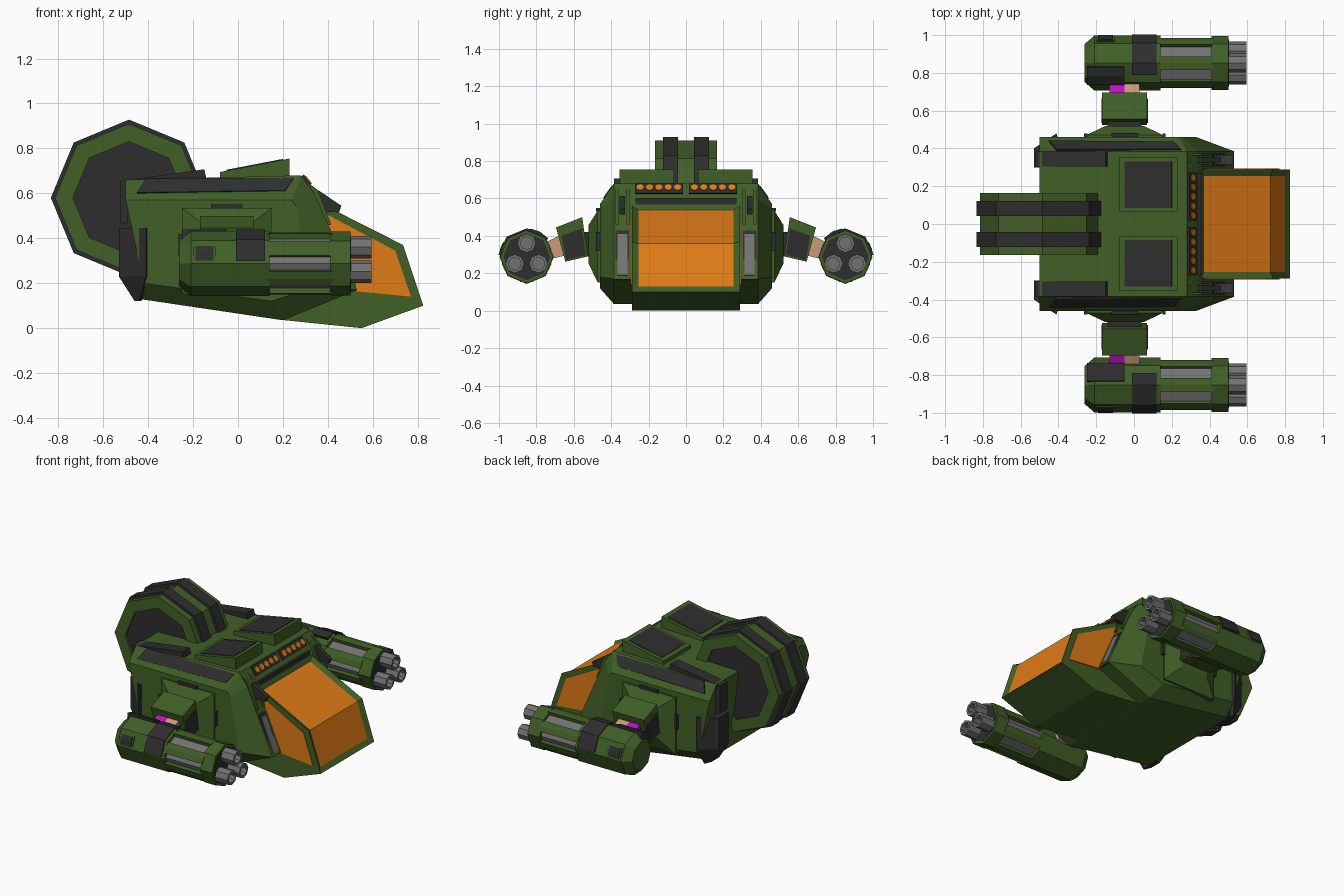
import bpy, bmesh, math
from mathutils import Vector

if "Cube" in bpy.data.objects:
    bpy.data.objects.remove(bpy.data.objects["Cube"])


def material(name, r, g, b):
    m = bpy.data.materials.new(name)
    m.diffuse_color = (r, g, b, 1)
    m.use_nodes = True
    m.node_tree.nodes["Principled BSDF"].inputs["Base Color"].default_value = m.diffuse_color
    return m


GREEN = material("army green", .052, .115, .02)
BLACK = material("charcoal", .027, .027, .028)
GRAY = material("gun gray", .17, .17, .17)
ORANGE = material("orange glass", .75, .2, .008)
PURPLE = material("magenta", .5, .006, .55)
TAN = material("tan", .58, .32, .2)


def finish(name, bm, mats, mirror=False):
    bmesh.ops.recalc_face_normals(bm, faces=bm.faces[:])
    me = bpy.data.meshes.new(name)
    bm.to_mesh(me)
    bm.free()
    for m in mats:
        me.materials.append(m)
    ob = bpy.data.objects.new(name, me)
    bpy.context.collection.objects.link(ob)
    if mirror:
        mod = ob.modifiers.new("mirror", 'MIRROR')
        mod.use_axis = (False, True, False)
        mod.use_mirror_merge = False
    return ob


def skin(rings):
    """Bridge rings of 3D points and cap both ends."""
    bm = bmesh.new()
    vs = [[bm.verts.new(p) for p in r] for r in rings]
    n = len(vs[0])
    for a, b in zip(vs, vs[1:]):
        for i in range(n):
            j = (i + 1) % n
            bm.faces.new((a[i], a[j], b[j], b[i]))
    bm.faces.new(vs[0])
    bm.faces.new(vs[-1])
    return bm


def loft(name, rings, mat, mirror=False):
    return finish(name, skin(rings), [mat], mirror)


def ring(pts, axis, d):
    if axis == 'x':
        return [(d, a, b) for a, b in pts]
    if axis == 'y':
        return [(a, d, b) for a, b in pts]
    return [(a, b, d) for a, b in pts]


def prism(name, pts, axis, d0, d1, mat, mirror=False):
    return loft(name, [ring(pts, axis, d0), ring(pts, axis, d1)], mat, mirror)


def box(name, x0, x1, y0, y1, z0, z1, mat, mirror=False):
    return prism(name, [(x0, y0), (x1, y0), (x1, y1), (x0, y1)], 'z', z0, z1, mat, mirror)


def slab(name, quad, t, mat, mirror=False):
    """Thin plate, t thick on each side of a quad."""
    q = [Vector(p) for p in quad]
    n = (q[1] - q[0]).cross(q[2] - q[0]).normalized() * t
    return loft(name, [[p - n for p in q], [p + n for p in q]], mat, mirror)


def ngon(ca, cb, r, n=8):
    return [(ca + r * math.cos(math.tau * i / n), cb + r * math.sin(math.tau * i / n)) for i in range(n)]


# Hull: wide centre profile with narrower chamfered flanks
mid = [(-.5, .66), (.28, .68), (.34, .60), (.53, .17), (.2, .035), (-.44, .13)]
flank = [(-.5, .57), (.24, .57), (.26, .54), (.33, .18), (.15, .12), (-.42, .2)]
loft("hull", [ring(flank, 'y', -.46), ring(mid, 'y', -.385),
              ring(mid, 'y', .385), ring(flank, 'y', .46)], GREEN)

# Cockpit nose with recessed glass on top and front
nose = [(.2, .036), (.55, 0), (.825, .1), (.735, .37), (.30, .59), (.22, .5)]
bm = skin([ring(nose, 'y', -.288), ring(nose, 'y', .288)])
bmesh.ops.recalc_face_normals(bm, faces=bm.faces[:])
glass = [f for f in bm.faces if len(f.verts) == 4 and f.normal.x > .3 and f.normal.z > .2]
bmesh.ops.inset_region(bm, faces=glass, thickness=.035, depth=-.016, use_even_offset=True)
for f in glass:
    f.material_index = 1
finish("cockpit", bm, [GREEN, ORANGE])
slab("side_window", [(.37, .29, .52), (.70, .29, .345), (.77, .29, .14), (.46, .29, .17)], .003, ORANGE, True)
box("canopy_bar", .29, .355, -.27, .27, .568, .6, BLACK)

# Light bar above the canopy
slab("light_strip", [(.284, .015, .677), (.284, .272, .677), (.322, .272, .623), (.322, .015, .623)], .012, BLACK, True)
for i in range(5):
    rs = []
    for d in (.008, .017):
        rs.append([(.303 + .8 * d + .6 * v, u, .65 + .6 * d - .8 * v) for u, v in ngon(.045 + .05 * i, 0, .02)])
    loft("lamp", rs, ORANGE, True)

# Cheek vents and small sensor pods
def cheek(z):
    return .34 + (.60 - z) * .18 / .43


for nm, w, z0, z1, t, m in (("vent_frame", .036, .165, .425, .007, BLACK), ("vent", .026, .185, .405, .013, GRAY)):
    slab(nm, [(cheek(z1), .34 - w, z1), (cheek(z1), .34 + w, z1),
              (cheek(z0), .34 + w, z0), (cheek(z0), .34 - w, z0)], t, m, True)
prism("sensor_pod", [(.33, .6), (.36, .612), (.46, .545), (.45, .515), (.36, .52)], 'y', .325, .355, BLACK, True)
for y in (.303, .362):
    prism("pod_bracket", [(.27, .68), (.355, .615), (.415, .46), (.36, .46)], 'y', y, y + .015, GREEN, True)

# Roof hatches
prism("roof_hatch", [(-.08, .66), (-.08, .695), (.23, .755), (.23, .66)], 'y', .065, .355, GREEN, True)
slab("hatch_panel", [(-.05, .085, .701), (.2, .085, .749), (.2, .33, .749), (-.05, .33, .701)], .004, BLACK, True)

# Shoulder windows
slab("shoulder_window", [(-.45, .4375, .60), (-.41, .391, .663), (.25, .391, .666), (.21, .432, .61)], .006, BLACK, True)

# Rear rails and corner guards
prism("rear_rail", [(-.525, .655), (-.15, .707), (-.14, .665), (-.49, .64), (-.49, .46), (-.525, .47)],
      'y', .305, .385, BLACK, True)
guard = [(-.53, .3), (-.53, .40), (-.41, .48), (-.40, .44), (-.48, .38), (-.48, .3)]
tip = [(-.46, .3), (-.46, .38), (-.44, .43), (-.43, .41), (-.43, .38), (-.43, .3)]
loft("corner_guard", [ring(guard, 'z', .445), ring(guard, 'z', .23), ring(tip, 'z', .12)], BLACK, True)

# Rear drum engine with two black treads
C = (-.485, .58)
loft("engine_drum", [ring(ngon(*C, r), 'y', y) for r, y in
                     ((.25, -.145), (.25, -.165), (.33, -.165), (.33, .165), (.25, .165), (.25, .145))], GREEN)
prism("engine_core", ngon(*C, .252), 'y', -.148, .148, BLACK)
prism("engine_tread", ngon(*C, .348), 'y', .042, .122, BLACK, True)

# Side mounts and arms
base = [(-.25, .15), (.15, .15), (.15, .535), (-.25, .535)]
top = [(-.15, .25), (.05, .25), (.05, .46), (-.15, .46)]
loft("side_mount", [ring(base, 'y', .43), ring(base, 'y', .472), ring(top, 'y', .52)], GREEN, True)
box("mount_tab_top", -.12, .02, .44, .48, .53, .55, BLACK, True)
for x in (-.265, .15):
    box("mount_tab_side", x, x + .018, .44, .48, .32, .42, BLACK, True)
box("arm_neck", -.14, .04, .5, .6, .29, .42, BLACK, True)
prism("arm_block", [(.555, .5), (.695, .445), (.645, .262), (.525, .29)], 'x', -.17, .07, GREEN, True)
prism("arm_inset", [(.535, .298), (.555, .44), (.665, .40), (.64, .27)], 'x', -.173, .073, BLACK, True)
link = [(.625, .30), (.67, .405), (.75, .365), (.73, .275)]
prism("link_tan", link, 'x', -.05, .03, TAN, True)
prism("link_magenta", link, 'x', -.13, -.05, PURPLE, True)

# Rotary guns
GY, GZ = .852, .288


def arc(angles, r0, r1):
    def pt(a, r):
        return (GY + r * math.cos(math.radians(a)), GZ + r * math.sin(math.radians(a)))
    return [pt(a, r1) for a in angles] + [pt(a, r0) for a in reversed(angles)]


loft("gun_body", [ring(ngon(GY, GZ, r), 'x', x) for r, x in
                  ((.1, -.262), (.145, -.21), (.145, .14))], GREEN, True)
prism("gun_core", ngon(GY, GZ, .122), 'x', .13, .42, GRAY, True)
for k in range(6):
    a = 30 + 60 * k
    prism("gun_bar", arc([a - 15, a, a + 15], .1, .138), 'x', .13, .42, GREEN, True)
prism("gun_collar", ngon(GY, GZ, .142), 'x', .41, .5, GREEN, True)
prism("gun_muzzle_plate", ngon(GY, GZ, .125), 'x', .49, .503, BLACK, True)
prism("gun_band", arc([4, 45, 90, 115], .12, .152), 'x', -.01, .12, BLACK, True)
prism("gun_rear_plate", arc([98, 118, 140], .1, .152), 'x', -.25, -.05, BLACK, True)
prism("gun_side_frame", arc([2, 18, 35], .12, .143), 'x', -.2, -.1, GREEN, True)
prism("gun_side_port", arc([5, 18, 32], .12, .148), 'x', -.19, -.11, BLACK, True)
for a in (90, 210, 330):
    by = GY + .073 * math.cos(math.radians(a))
    bz = GZ + .073 * math.sin(math.radians(a))
    loft("gun_barrel", [ring(ngon(by, bz, r), 'x', x) for r, x in
                        ((.05, .45), (.05, .595), (.034, .595), (.034, .52))], GRAY, True)
